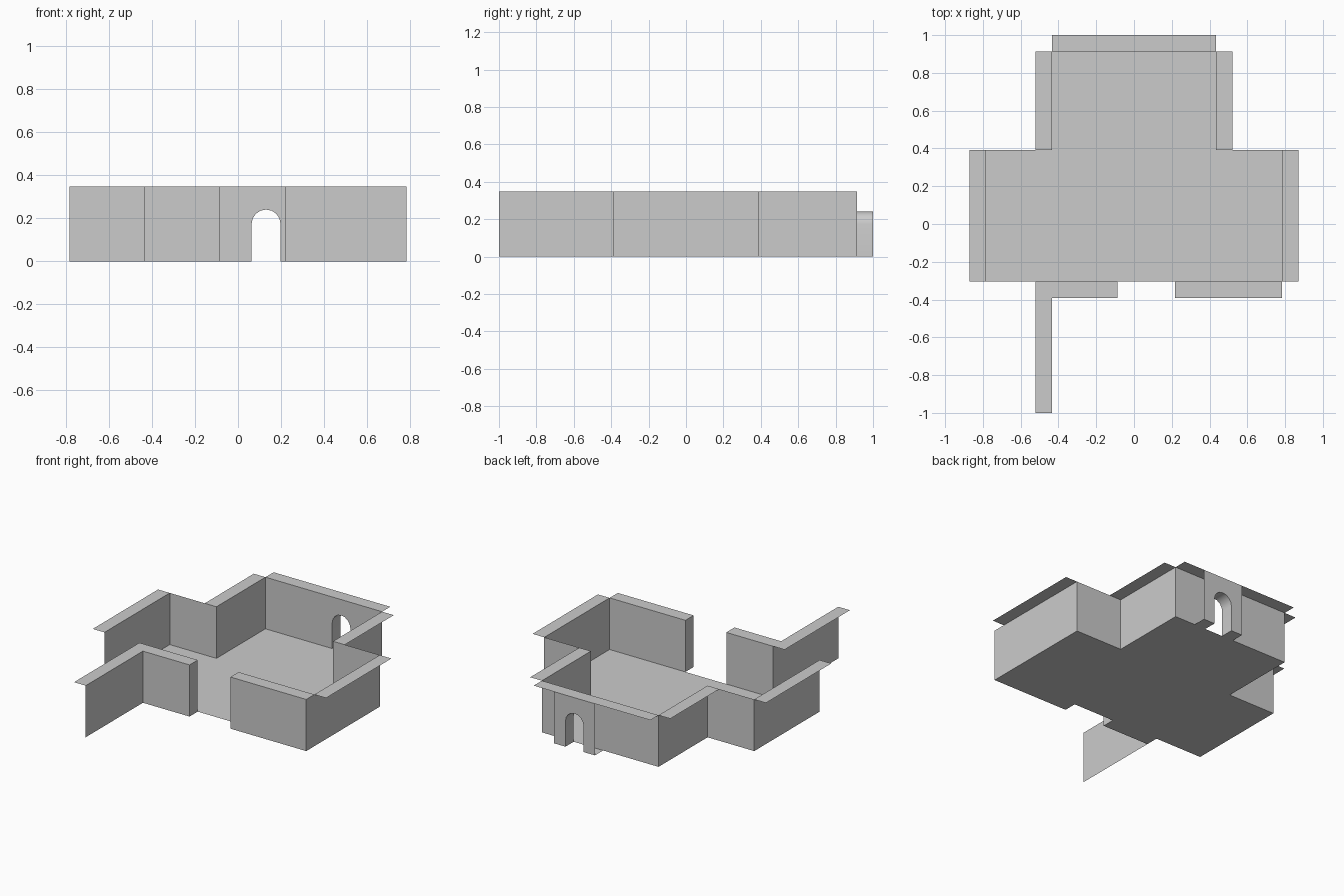
import bpy
import math

if "Cube" in bpy.data.objects:
    bpy.data.objects.remove(bpy.data.objects["Cube"])

U = 2 / 11.5              # plan module
H = 2 * U                 # wall height
T = 0.5 * U               # wall thickness
ROOM, HALL = 2.5 * U, 4.5 * U
BACK = 1 - T              # inner back wall
MID = BACK - 3 * U        # step between the two rooms
FRONT = MID - 4 * U       # inner front wall
OUT = FRONT - T           # outer front wall
DOOR_L, DOOR_R = -0.5 * U, 1.25 * U


def build(name, polys):
    """Mesh object from polygons, sharing equal corners."""
    index, faces = {}, []
    for poly in polys:
        faces.append([index.setdefault(tuple(round(c, 5) for c in p), len(index)) for p in poly])
    me = bpy.data.meshes.new(name)
    me.from_pydata(list(index), [], faces)
    me.validate()
    ob = bpy.data.objects.new(name, me)
    bpy.context.collection.objects.link(ob)
    return ob


def wall(x0, y0, x1, y1):
    return [(x0, y0, 0), (x1, y1, 0), (x1, y1, H), (x0, y0, H)]


def flat(x0, x1, y0, y1, z):
    return [(x0, y0, z), (x1, y0, z), (x1, y1, z), (x0, y1, z)]


# floor covering both rooms
half = [(HALL, FRONT), (HALL, MID), (ROOM, MID), (ROOM, BACK)]
plan = half + [(-x, y) for x, y in reversed(half)]
build("floor", [[(x, y, 0) for x, y in plan]])

# side walls with outward ledges, mirrored
for side, s in (("right", 1), ("left", -1)):
    build(side + "_hall_wall", [
        wall(s * HALL, FRONT, s * HALL, MID),
        flat(*sorted((s * HALL, s * (HALL + T))), FRONT, MID, H)])
    build(side + "_step_wall", [wall(s * HALL, MID, s * ROOM, MID)])
    build(side + "_room_wall", [
        wall(s * ROOM, MID, s * ROOM, BACK),
        flat(*sorted((s * ROOM, s * (ROOM + T))), MID, BACK, H)])

# thick front wall pieces on both sides of the wide doorway
for name, x0, x1 in (("front_wall_left", -ROOM, DOOR_L), ("front_wall_right", DOOR_R, HALL)):
    build(name, [
        wall(x0, OUT, x1, OUT), wall(x1, OUT, x1, FRONT),
        wall(x1, FRONT, x0, FRONT), wall(x0, FRONT, x0, OUT),
        flat(x0, x1, OUT, FRONT, H), flat(x0, x1, OUT, FRONT, 0)[::-1]])

# free-standing wall running forward, with its ledge
build("wing_wall", [
    wall(-ROOM, -1, -ROOM, OUT),
    flat(-ROOM - T, -ROOM, -1, FRONT, H)])

# arch profile from the right foot over to the left foot
CX, R, N = 0.75 * U, 0.0674, 8
arch = [(CX + R, 0)]
arch += [(CX + R * math.cos(math.pi * i / N), U + R * math.sin(math.pi * i / N)) for i in range(N + 1)]
arch += [(CX - R, 0)]


def arched_panel(x0, x1, y):
    outline = [(x0, 0), (x0, H), (x1, H), (x1, 0)] + arch
    return [(x, y, z) for x, z in outline]


# back wall with ledge, and the outer arch panel
A0, A1 = CX - 0.875 * U, CX + 0.875 * U
build("back_wall", [arched_panel(-ROOM, ROOM, BACK), flat(-ROOM, ROOM, BACK, 1, H)])
build("arch_panel", [
    arched_panel(A0, A1, 1)[::-1],
    flat(A0, CX - R, BACK, 1, 0)[::-1],
    flat(CX + R, A1, BACK, 1, 0)[::-1]])

# tunnel through the arch
tunnel = build("arch_tunnel", [
    [(a[0], BACK, a[1]), (b[0], BACK, b[1]), (b[0], 1, b[1]), (a[0], 1, a[1])]
    for a, b in zip(arch, arch[1:])])
bpy.context.view_layer.objects.active = tunnel
tunnel.select_set(True)
bpy.ops.object.shade_smooth_by_angle(angle=math.radians(30))
